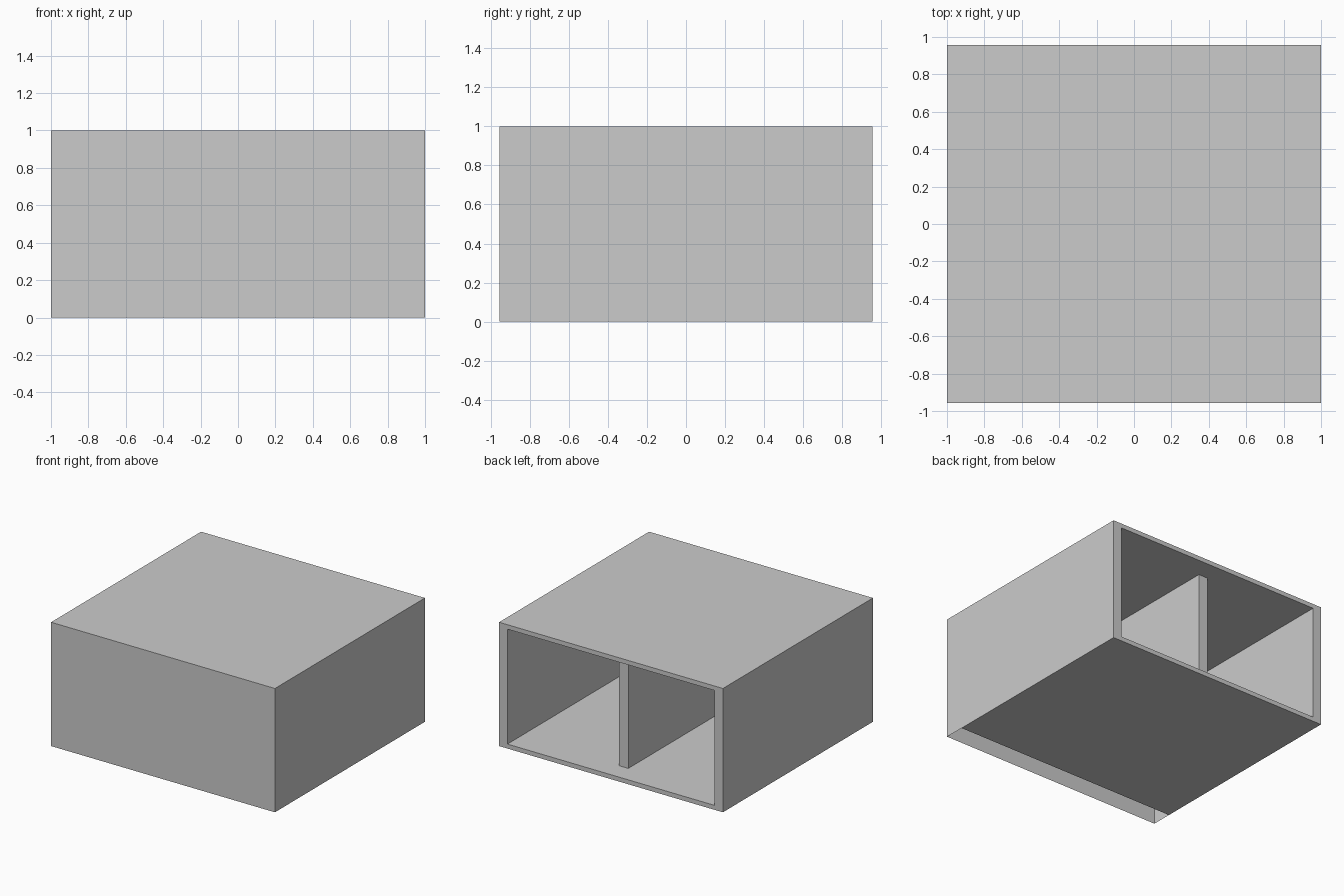
import bpy, bmesh
from mathutils import Matrix, Vector

if "Cube" in bpy.data.objects:
    bpy.data.objects.remove(bpy.data.objects["Cube"])

W, D, H = 1.0, 0.957, 1.0        # half width, half depth, height
SIDE, LID = 0.075, 0.036         # rim thickness at the sides and at top/bottom
INNER_Y = -0.79                  # far end of the compartments and of the bottom panel
DIVIDER_Y = 0.795                # divider is set back from the opening


def add_object(name, bm):
    mesh = bpy.data.meshes.new(name)
    bm.to_mesh(mesh)
    bm.free()
    obj = bpy.data.objects.new(name, mesh)
    bpy.context.collection.objects.link(obj)
    return obj


def box(lo, hi):
    lo, hi = Vector(lo), Vector(hi)
    bm = bmesh.new()
    bmesh.ops.create_cube(bm, size=1, matrix=Matrix.Translation((lo + hi) / 2)
                          @ Matrix.Diagonal((*(hi - lo), 1)))
    return bm


# Cabinet shell: box whose bottom stops short of the front
bm = box((-W, -D, 0), (W, D, H))
bmesh.ops.bisect_plane(bm, geom=bm.verts[:] + bm.edges[:] + bm.faces[:],
                       plane_co=(0, INNER_Y, 0), plane_no=(0, 1, 0))
gap = [f for f in bm.faces if f.normal.z < -0.9 and f.calc_center_median().y < INNER_Y]
bmesh.ops.delete(bm, geom=gap, context='FACES_ONLY')

# Rear opening: inset rim, then push the cavity inward
back = next(f for f in bm.faces if f.normal.y > 0.9)
bmesh.ops.inset_region(bm, faces=[back], thickness=0.05)
for v in back.verts:
    v.co.x = (W - SIDE) * (1 if v.co.x > 0 else -1)
    v.co.z = H - LID if v.co.z > H / 2 else LID
cavity = bmesh.ops.extrude_discrete_faces(bm, faces=[back])["faces"][0]
for v in cavity.verts:
    v.co.y = INNER_Y
add_object("cabinet_shell", bm)

# Central divider
add_object("divider", box((-0.041, INNER_Y, LID), (0.041, DIVIDER_Y, H - LID)))
